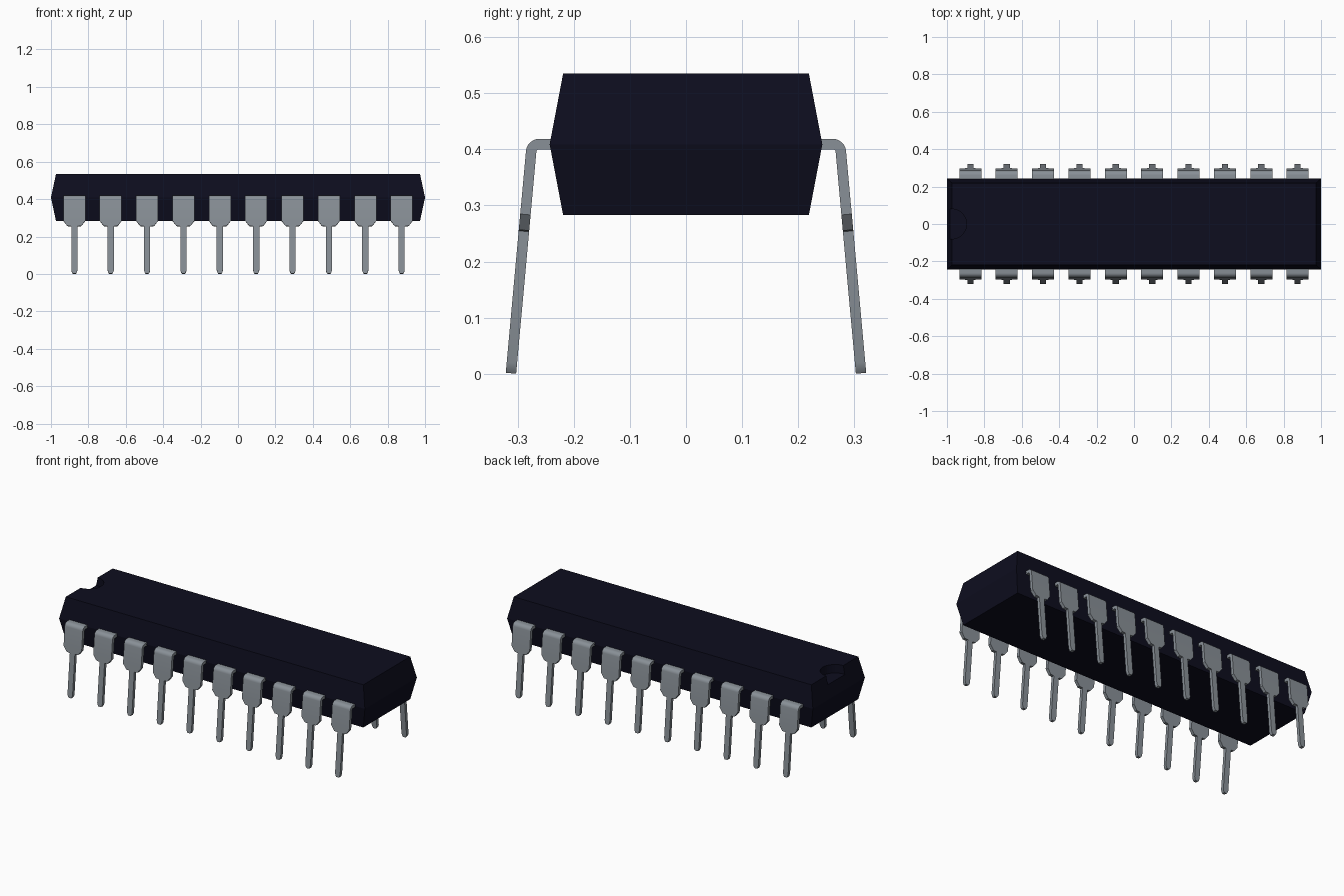
import bpy, bmesh, math
from mathutils import Vector

cube = bpy.data.objects.get("Cube")
if cube:
    bpy.data.objects.remove(cube, do_unlink=True)


def material(name, color, roughness, metallic=0.0):
    m = bpy.data.materials.new(name)
    m.use_nodes = True
    m.diffuse_color = (*color, 1)
    bsdf = m.node_tree.nodes["Principled BSDF"]
    bsdf.inputs["Base Color"].default_value = (*color, 1)
    bsdf.inputs["Roughness"].default_value = roughness
    bsdf.inputs["Metallic"].default_value = metallic
    return m


BLACK = material("dark navy plastic", (0.004, 0.004, 0.013), 0.5)
METAL = material("grey metal", (0.25, 0.28, 0.31), 0.4)


def add_object(name, bm, mat):
    bmesh.ops.recalc_face_normals(bm, faces=bm.faces[:])
    me = bpy.data.meshes.new(name)
    bm.to_mesh(me)
    bm.free()
    me.materials.append(mat)
    ob = bpy.data.objects.new(name, me)
    bpy.context.collection.objects.link(ob)
    return ob


def loft(rings):
    """Skin a list of four-point rings and cap both ends."""
    bm = bmesh.new()
    rows = [[bm.verts.new(p) for p in ring] for ring in rings]
    for a, b in zip(rows, rows[1:]):
        for i in range(4):
            j = (i + 1) % 4
            bm.faces.new((a[i], a[j], b[j], b[i]))
    bm.faces.new(rows[0][::-1])
    bm.faces.new(rows[-1])
    return bm


# Body: a block that is widest at the parting line
levels = [(0.283, 0.973, 0.219), (0.409, 1.0, 0.243), (0.535, 0.973, 0.219)]
body = add_object("body", loft(
    [[(-x, -y, z), (x, -y, z), (x, y, z), (-x, y, z)] for z, x, y in levels]), BLACK)

# Half-round notch in the top of one end
bm = bmesh.new()
bmesh.ops.create_cone(bm, cap_ends=True, segments=32, radius1=0.08, radius2=0.08, depth=0.2)
bmesh.ops.translate(bm, verts=bm.verts[:], vec=(-0.975, 0, 0.585))
cutter = add_object("notch_cutter", bm, BLACK)
cutter.hide_render = True
mod = body.modifiers.new("notch", 'BOOLEAN')
mod.operation = 'DIFFERENCE'
mod.solver = 'EXACT'
mod.object = cutter
bpy.context.view_layer.objects.active = body
bpy.ops.object.modifier_apply(modifier=mod.name)
bpy.data.objects.remove(cutter, do_unlink=True)

# Pin: centre line (y, z) with half width, from inside the body to the tip
HALF_T = 0.0093
top_z, bend_r = 0.4095, 0.0145
lean = math.atan2(0.036, 0.395)
stations = [(-0.22, top_z, 0.059)]
bend_y = -0.2615
for i in range(7):
    a = (math.pi / 2 - lean) * i / 6
    stations.append((bend_y - bend_r * math.sin(a),
                     top_z - bend_r * (1 - math.cos(a)), 0.059))
y0, z0, _ = stations[-1]
for z, w in [(0.284, 0.059), (0.256, 0.037), (0.254, 0.0165),
             (0.02, 0.0165), (0.008, 0.013), (0.001, 0.008)]:
    stations.append((y0 - (z0 - z) * math.tan(lean), z, w))

rings = []
for i, (y, z, w) in enumerate(stations):
    ya, za, _ = stations[max(i - 1, 0)]
    yb, zb, _ = stations[min(i + 1, len(stations) - 1)]
    t = Vector((0, yb - ya, zb - za)).normalized()
    n = Vector((0, t.z, -t.y)) * HALF_T
    c = Vector((0, y, z))
    dx = Vector((w, 0, 0))
    rings.append([c - dx + n, c + dx + n, c + dx - n, c - dx - n])

pin = add_object("front_pin_1", loft(rings), METAL)
bpy.ops.object.select_all(action='DESELECT')
pin.select_set(True)
bpy.context.view_layer.objects.active = pin
bpy.ops.object.shade_smooth_by_angle(angle=math.radians(30))

# Ten pins along each long side
for side, turn in (("front", 0), ("back", math.pi)):
    for i in range(10):
        if side == "front" and i == 0:
            ob = pin
        else:
            ob = bpy.data.objects.new(f"{side}_pin_{i + 1}", pin.data)
            bpy.context.collection.objects.link(ob)
        ob.location.x = -0.875 + i * 1.75 / 9
        ob.rotation_euler.z = turn
